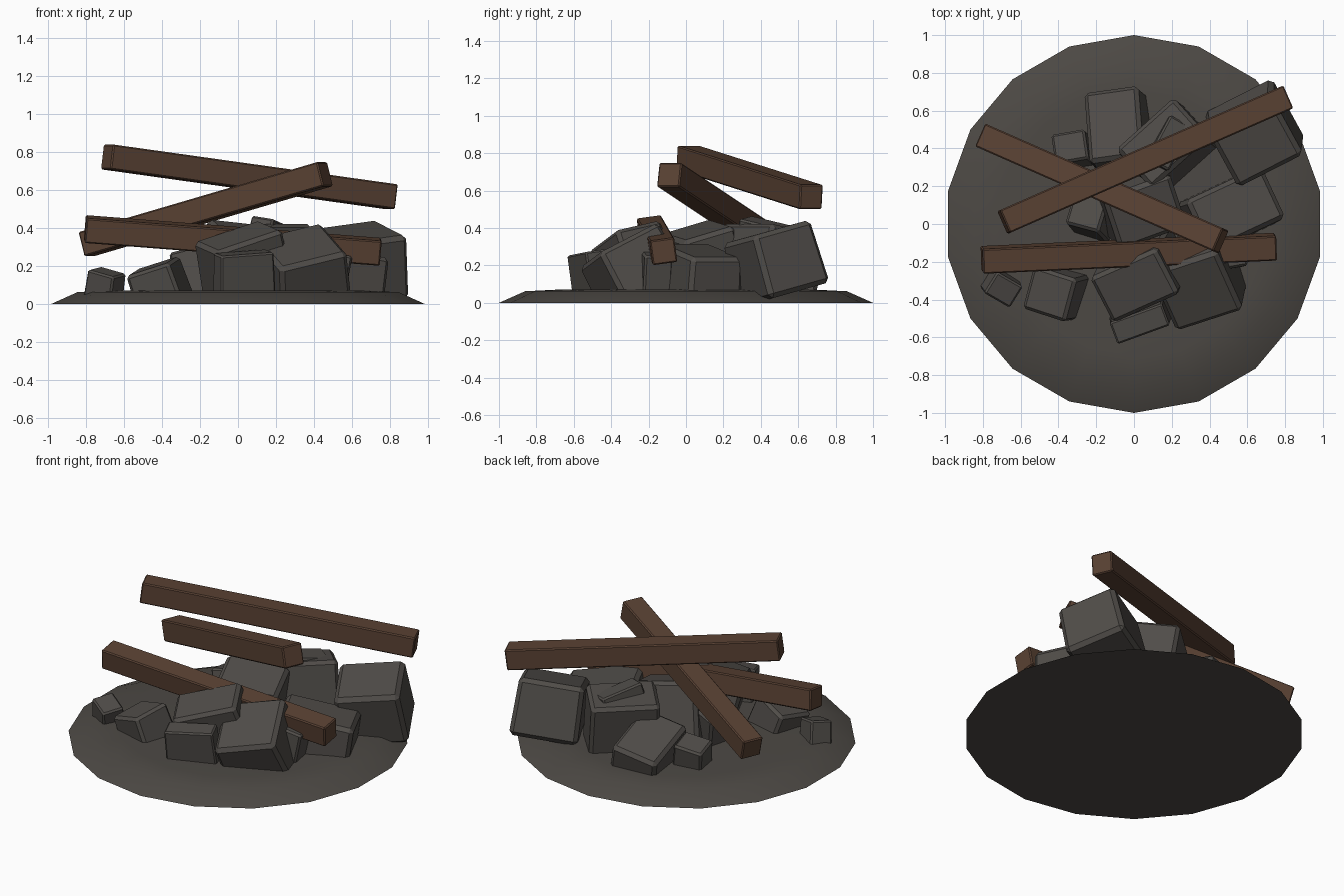
import bpy, bmesh, math
from mathutils import Matrix, Vector, Euler

cube = bpy.data.objects.get("Cube")
if cube:
    bpy.data.objects.remove(cube, do_unlink=True)


def material(name, rgb):
    m = bpy.data.materials.new(name)
    m.use_nodes = True
    color = (*rgb, 1)
    m.diffuse_color = color
    bsdf = m.node_tree.nodes["Principled BSDF"]
    bsdf.inputs["Base Color"].default_value = color
    bsdf.inputs["Roughness"].default_value = 0.9
    return m


STONE = material("grey stone", (0.08, 0.073, 0.066))
DIRT = material("dark dirt", (0.073, 0.066, 0.058))
WOOD = material("brown wood", (0.1, 0.053, 0.033))


def finish(name, bm, mat):
    bmesh.ops.recalc_face_normals(bm, faces=bm.faces)
    mesh = bpy.data.meshes.new(name)
    bm.to_mesh(mesh)
    bm.free()
    mesh.materials.append(mat)
    ob = bpy.data.objects.new(name, mesh)
    bpy.context.collection.objects.link(ob)
    return ob


def bevelled_box(size, bevel, taper=1.0):
    """Box around the origin with chamfered edges and a narrower top."""
    bm = bmesh.new()
    bmesh.ops.create_cube(bm, size=1)
    for v in bm.verts:
        k = taper if v.co.z > 0 else 1
        v.co = Vector((v.co.x * size[0] * k, v.co.y * size[1] * k, v.co.z * size[2]))
    bmesh.ops.bevel(bm, geom=bm.edges[:], offset=bevel, segments=1,
                    affect='EDGES', profile=0.5)
    return bm


def rock(name, top, size, tilt):
    """Stone block placed by the centre of its top face, cut off under the dirt."""
    bm = bevelled_box(size, 0.07 * min(size), 0.95)
    turn = Euler([math.radians(a) for a in tilt]).to_matrix().to_4x4()
    drop = Matrix.Translation((0, 0, -size[2] / 2))
    bm.transform(Matrix.Translation(top) @ turn @ drop)
    cut = bmesh.ops.bisect_plane(bm, geom=bm.verts[:] + bm.edges[:] + bm.faces[:],
                                 plane_co=(0, 0, 0.02), plane_no=(0, 0, 1),
                                 clear_inner=True)
    rim = [e for e in cut["geom_cut"] if isinstance(e, bmesh.types.BMEdge)]
    if rim:
        bmesh.ops.holes_fill(bm, edges=rim)
    finish(name, bm, STONE)


def beam(name, start, end, roll=0):
    """Square timber between two end centres."""
    start, end = Vector(start), Vector(end)
    d = end - start
    bm = bevelled_box((0.132, d.length, 0.132), 0.007)
    turn = d.to_track_quat('Y', 'Z').to_matrix().to_4x4()
    spin = Matrix.Rotation(math.radians(roll), 4, 'Y')
    bm.transform(Matrix.Translation((start + end) / 2) @ turn @ spin)
    finish(name, bm, WOOD)


# Low round mound of dirt: stacked rings, closed above and below
SIDES = 18
bm = bmesh.new()
rings = []
for radius, z in ((1, 0), (0.86, 0.062), (0.7, 0.07)):
    rings.append([bm.verts.new((radius * math.sin(math.tau * i / SIDES),
                                radius * math.cos(math.tau * i / SIDES), z))
                  for i in range(SIDES)])
for low, high in zip(rings, rings[1:]):
    for i in range(SIDES):
        j = (i + 1) % SIDES
        bm.faces.new((low[i], low[j], high[j], high[i]))
bm.faces.new(rings[0])
bm.faces.new(rings[-1])
mound = finish("dirt_mound", bm, DIRT)
mound.data.shade_smooth()
bpy.context.view_layer.objects.active = mound
mound.select_set(True)
bpy.ops.object.shade_smooth_by_angle(angle=math.radians(35))

# Stones: top centre, size, tilt in degrees
rock("large_corner_stone", (0.64, 0.43, 0.38), (0.41, 0.38, 0.35), (14, -7, 27))
rock("back_stone", (-0.11, 0.53, 0.24), (0.31, 0.41, 0.3), (-17, -12, 8))
rock("back_middle_stone", (0.15, 0.43, 0.4), (0.43, 0.3, 0.42), (-10, 0, 42))
rock("back_ridge_stone", (0.19, 0.43, 0.43), (0.14, 0.28, 0.3), (-12, 8, -30))
rock("side_stone", (0.54, 0.08, 0.28), (0.47, 0.32, 0.34), (0, 10, 25))
rock("centre_stone", (0.06, 0.06, 0.39), (0.4, 0.32, 0.42), (16, 6, 20))
rock("back_small_stone", (-0.34, 0.41, 0.21), (0.19, 0.17, 0.24), (-12, -8, 10))
rock("inner_small_stone", (-0.25, 0.07, 0.28), (0.2, 0.2, 0.3), (-8, -14, -15))
rock("left_end_stone", (-0.69, -0.35, 0.17), (0.17, 0.14, 0.18), (8, 14, -30))
rock("left_front_stone", (-0.45, -0.37, 0.2), (0.26, 0.25, 0.24), (10, -17, -18))
rock("front_stone", (0.0, -0.33, 0.36), (0.42, 0.29, 0.42), (12, -17, 24))
rock("front_block", (0.03, -0.53, 0.27), (0.31, 0.13, 0.28), (8, -4, 20))
rock("front_tilted_stone", (0.33, -0.36, 0.31), (0.4, 0.4, 0.32), (26, -13, 18))
rock("front_small_stone", (0.5, -0.16, 0.27), (0.2, 0.16, 0.28), (0, 12, 10))

# Timbers
beam("upper_beam", (-0.69, 0.01, 0.775), (0.81, 0.67, 0.565))
beam("middle_beam", (-0.8, 0.465, 0.315), (0.46, -0.09, 0.685))
beam("lower_beam", (-0.805, -0.19, 0.395), (0.75, -0.12, 0.275), 8)
